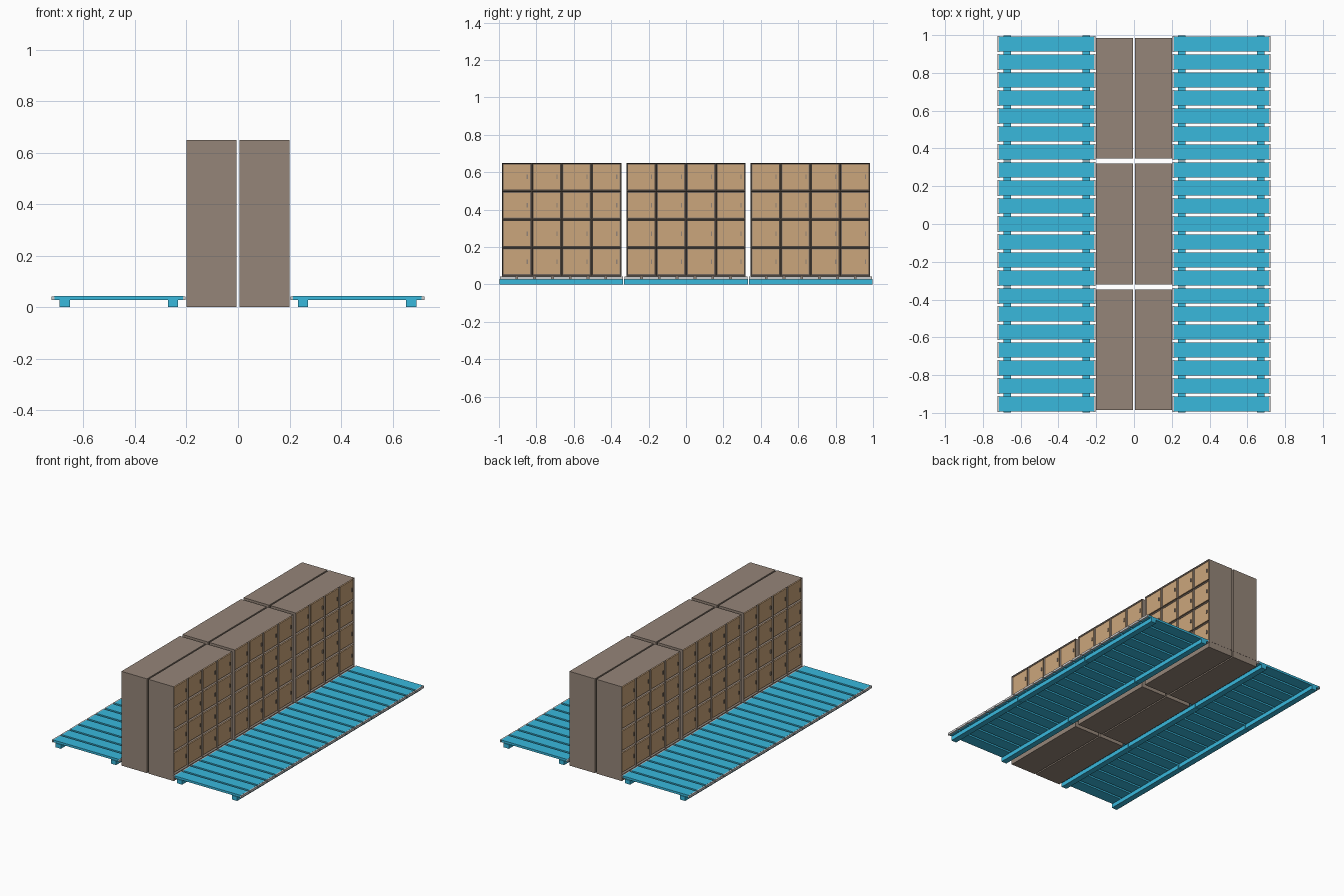
import bpy, bmesh, math
from mathutils import Matrix, Vector

if "Cube" in bpy.data.objects:
    bpy.data.objects.remove(bpy.data.objects["Cube"])


def material(name, color):
    m = bpy.data.materials.new(name)
    m.diffuse_color = (*color, 1)
    m.use_nodes = True
    m.node_tree.nodes["Principled BSDF"].inputs["Base Color"].default_value = m.diffuse_color
    return m


BROWN = material("locker_brown", (0.30, 0.235, 0.19))
TAN = material("door_tan", (0.60, 0.38, 0.20))
BLUE = material("duckboard_blue", (0.04, 0.48, 0.72))


def add_box(bm, x, y, z):
    size = Vector((x[1] - x[0], y[1] - y[0], z[1] - z[0]))
    mid = Vector((x[0] + x[1], y[0] + y[1], z[0] + z[1])) / 2
    bmesh.ops.create_cube(bm, size=1, matrix=Matrix.Translation(mid) @ Matrix.Diagonal(size).to_4x4())


def finish(bm, name, mat, turn):
    bm.transform(Matrix.Rotation(turn, 4, 'Z'))
    me = bpy.data.meshes.new(name)
    bm.to_mesh(me)
    bm.free()
    if mat:
        me.materials.append(mat)
    ob = bpy.data.objects.new(name, me)
    bpy.context.collection.objects.link(ob)
    return ob


BACK, FRONT, BASE, TOP = 0.005, 0.2, 0.045, 0.65
HALF, N = 0.319, 4          # half locker width, doors per row and column
RIM, RECESS = 0.0075, 0.012


def locker(cy, tag, turn):
    ys = [cy - HALF + 2 * HALF * i / N for i in range(N + 1)]
    zs = [BASE + (TOP - BASE) * i / N for i in range(N + 1)]
    # carcass with a grid of recessed compartments
    bm = bmesh.new()
    g = [[bm.verts.new((BACK, y, z)) for z in zs] for y in ys]
    cells = [bm.faces.new((g[i][j], g[i + 1][j], g[i + 1][j + 1], g[i][j + 1]))
             for i in range(N) for j in range(N)]
    ext = bmesh.ops.extrude_face_region(bm, geom=cells, use_keep_orig=True)["geom"]
    bmesh.ops.translate(bm, vec=(FRONT - BACK, 0, 0),
                        verts=[v for v in ext if isinstance(v, bmesh.types.BMVert)])
    bmesh.ops.recalc_face_normals(bm, faces=bm.faces[:])
    fronts = [f for f in bm.faces if f.calc_center_median().x > FRONT - 1e-4]
    bmesh.ops.inset_individual(bm, faces=fronts, thickness=RIM, depth=-RECESS)
    finish(bm, "locker_carcass_" + tag, BROWN, turn)
    # plinth
    bm = bmesh.new()
    add_box(bm, (BACK, FRONT - 0.001), (cy - HALF + 0.001, cy + HALF - 0.001), (0, BASE))
    finish(bm, "locker_plinth_" + tag, BROWN, turn)
    # doors and small pulls
    doors, pulls = bmesh.new(), bmesh.new()
    e = RIM + 0.002
    for i in range(N):
        for j in range(N):
            add_box(doors, (FRONT - RECESS, FRONT - 0.005),
                    (ys[i] + e, ys[i + 1] - e), (zs[j] + e, zs[j + 1] - e))
            py, pz = ys[i + 1] - 0.024, (zs[j] + zs[j + 1]) / 2
            add_box(pulls, (FRONT - 0.006, FRONT), (py - 0.003, py + 0.003), (pz - 0.012, pz + 0.012))
    finish(doors, "locker_doors_" + tag, TAN, turn)
    finish(pulls, "locker_pulls_" + tag, BROWN, turn)


def duckboard(k, tag, turn):
    y0, length = -1 + k * 2 / 3, 2 / 3
    # two rails
    bm = bmesh.new()
    for x in (0.252, 0.672):
        add_box(bm, (x - 0.02, x + 0.02), (y0 + 0.003, y0 + length - 0.003), (0, 0.028))
    finish(bm, "duckboard_rails_" + tag, BLUE, turn)
    # seven slats with end caps
    slats, caps = bmesh.new(), bmesh.new()
    pitch = length / 7
    for i in range(7):
        y = y0 + (i + 0.5) * pitch
        add_box(slats, (0.212, 0.714), (y - 0.04, y + 0.04), (0.028, 0.043))
        for x in (0.203, 0.712):
            add_box(caps, (x, x + 0.011), (y - 0.043, y + 0.043), (0.0275, 0.0425))
    finish(slats, "duckboard_slats_" + tag, BLUE, turn)
    finish(caps, "duckboard_caps_" + tag, None, turn)


# back-to-back rows, the second turned half a circle
for side, turn in (("right", 0), ("left", math.pi)):
    for k in range(3):
        tag = f"{side}_{k + 1}"
        locker((k - 1) * 0.665, tag, turn)
        duckboard(k, tag, turn)
